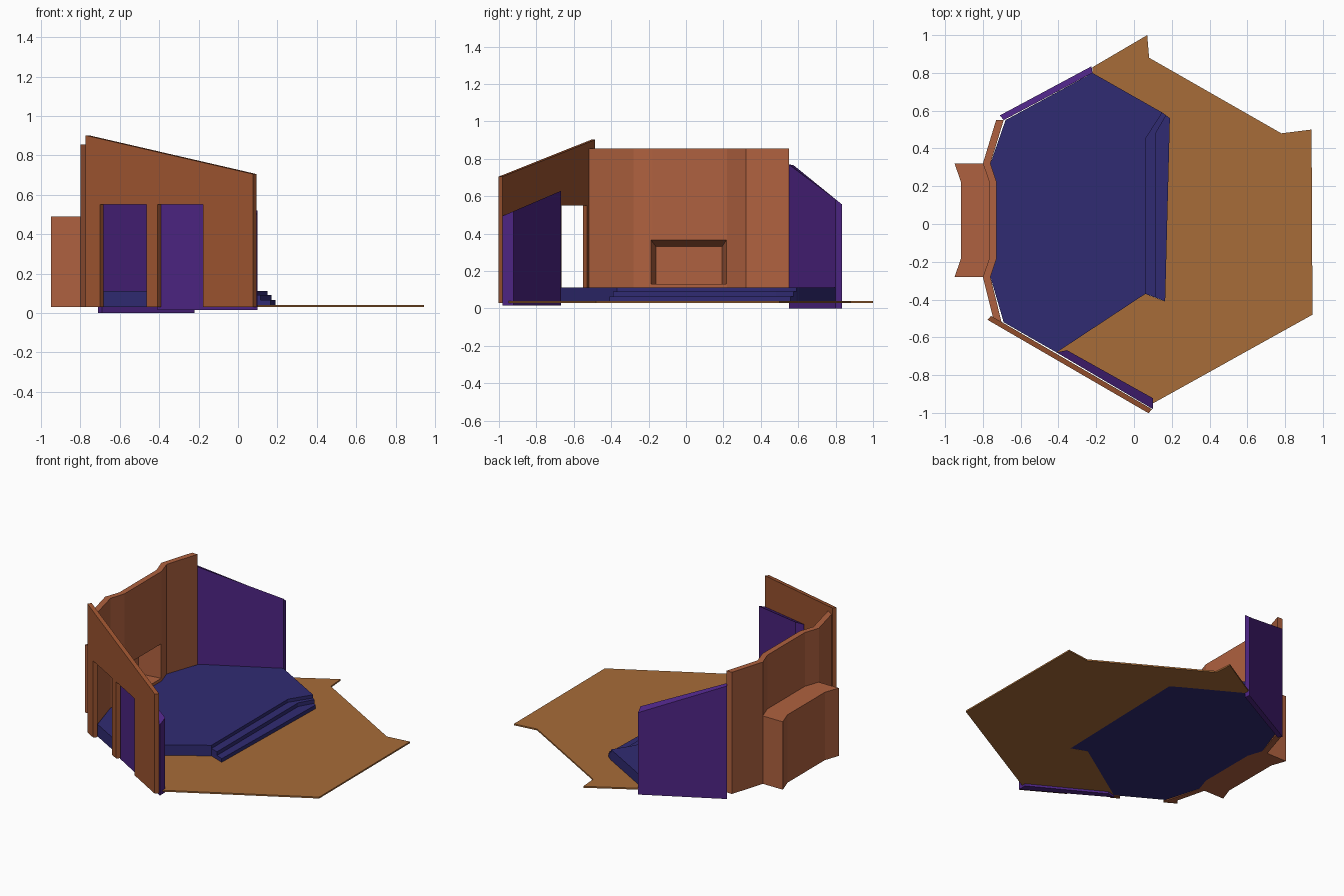
import bpy, bmesh

if "Cube" in bpy.data.objects:
    bpy.data.objects.remove(bpy.data.objects["Cube"])


def material(name, rgb):
    m = bpy.data.materials.new(name)
    m.diffuse_color = (*rgb, 1)
    m.use_nodes = True
    m.node_tree.nodes["Principled BSDF"].inputs["Base Color"].default_value = m.diffuse_color
    return m


SALMON = material("salmon plaster", (0.43, 0.12, 0.05))
BROWN = material("brown plaster", (0.34, 0.09, 0.03))
TAN = material("tan ground", (0.39, 0.15, 0.04))
PURPLE = material("purple panel", (0.075, 0.018, 0.23))
NAVY = material("navy deck", (0.03, 0.024, 0.17))


def loft(name, ring_a, ring_b, mat=None):
    """Closed solid between two matching rings of 3D points."""
    bm = bmesh.new()
    a = [bm.verts.new(p) for p in ring_a]
    b = [bm.verts.new(p) for p in ring_b]
    bm.faces.new(a)
    bm.faces.new(b)
    n = len(a)
    for i in range(n):
        j = (i + 1) % n
        bm.faces.new((a[i], a[j], b[j], b[i]))
    bmesh.ops.recalc_face_normals(bm, faces=bm.faces)
    me = bpy.data.meshes.new(name)
    bm.to_mesh(me)
    bm.free()
    ob = bpy.data.objects.new(name, me)
    bpy.context.collection.objects.link(ob)
    if mat:
        me.materials.append(mat)
    return ob


def prism(name, plan, z0, top, mat):
    """Extrude a plan outline; top is a height or a function of y."""
    height = top if callable(top) else (lambda y: top)
    return loft(name, [(x, y, z0) for x, y in plan],
                [(x, y, height(y)) for x, y in plan], mat)


# Outlines of the stair edges shared by deck, steps and ground
edge_top = [(0.06, -0.37), (0.06, 0.45), (0.15, 0.59)]
edge_mid = [(0.115, -0.39), (0.115, 0.48), (0.17, 0.575)]
edge_low = [(0.165, -0.41), (0.19, 0.56)]

# Ground slab, cut out around the deck
prism("ground_slab", [
    (-0.22, 0.83), (0.07, 1.0), (0.08, 0.88), (0.78, 0.48), (0.94, 0.50),
    (0.945, -0.48), (0.10, -0.95), (-0.41, -0.68), (0.06, -0.37),
    *edge_low, (0.15, 0.59), (-0.22, 0.80)], 0.03, 0.04, TAN)

# Raised deck with two lower steps
prism("deck", [
    (-0.41, -0.68), *edge_top, (-0.22, 0.80), (-0.68, 0.55), (-0.76, 0.32),
    (-0.727, 0.22), (-0.727, -0.18), (-0.76, -0.28), (-0.69, -0.52)],
    0.03, 0.112, NAVY)
prism("upper_step", edge_mid + edge_top[::-1], 0.03, 0.09, NAVY)
prism("lower_step", edge_low + edge_mid[::-1], 0.03, 0.065, NAVY)

# Front wall with sloping top and two doorways
profile = [(-0.775, 0.03), (-0.70, 0.03), (-0.70, 0.55), (-0.465, 0.55),
           (-0.465, 0.03), (-0.41, 0.03), (-0.41, 0.55), (-0.178, 0.55),
           (-0.178, 0.03), (0.077, 0.03), (0.077, 0.705), (-0.775, 0.902)]
outer = [(x, -0.957 - 0.58 * x, z) for x, z in profile]
loft("front_wall", outer, [(x + 0.018, y + 0.021, z) for x, y, z in outer], BROWN)

# Purple sloped panels behind the front wall and at the back
prism("front_panel", [(-0.41, -0.68), (0.10, -0.98), (0.10, -0.922), (-0.355, -0.668)],
      0.015, lambda y: 0.495 + 0.43 * (y + 0.98), PURPLE)
prism("back_panel", [(-0.69, 0.55), (-0.22, 0.80), (-0.225, 0.835), (-0.71, 0.575)],
      0.0, lambda y: min(0.77, 0.77 - 0.81 * (y - 0.57)), PURPLE)

# Left wall with the shallow fireplace bay
wall_out = [(-0.74, -0.52), (-0.80, -0.28), (-0.765, -0.18),
            (-0.765, 0.22), (-0.80, 0.32), (-0.73, 0.55)]
wall_in = [(-0.70, -0.525), (-0.76, -0.28), (-0.727, -0.18),
           (-0.727, 0.22), (-0.76, 0.32), (-0.69, 0.55)]
wall = prism("left_wall", wall_out + wall_in[::-1], 0.03, 0.855, SALMON)

# Chimney block on the outside
bay_out = [(-0.95, -0.28), (-0.915, -0.18), (-0.915, 0.22), (-0.95, 0.32)]
bay = prism("chimney_block", bay_out + wall_out[4:0:-1], 0.03, 0.49, SALMON)


# Tapered hearth recess cut through the wall into the block
def opening(x, y0, y1, z0, z1):
    return [(x, y0, z0), (x, y1, z0), (x, y1, z1), (x, y0, z1)]


cutter = loft("hearth_cutter", opening(-0.72, -0.188, 0.217, 0.132, 0.367),
              opening(-0.88, -0.16, 0.193, 0.132, 0.33), SALMON)
cutter.hide_render = True
cutter.hide_viewport = True
for ob in (wall, bay):
    mod = ob.modifiers.new("hearth", 'BOOLEAN')
    mod.operation = 'DIFFERENCE'
    mod.solver = 'EXACT'
    mod.object = cutter
